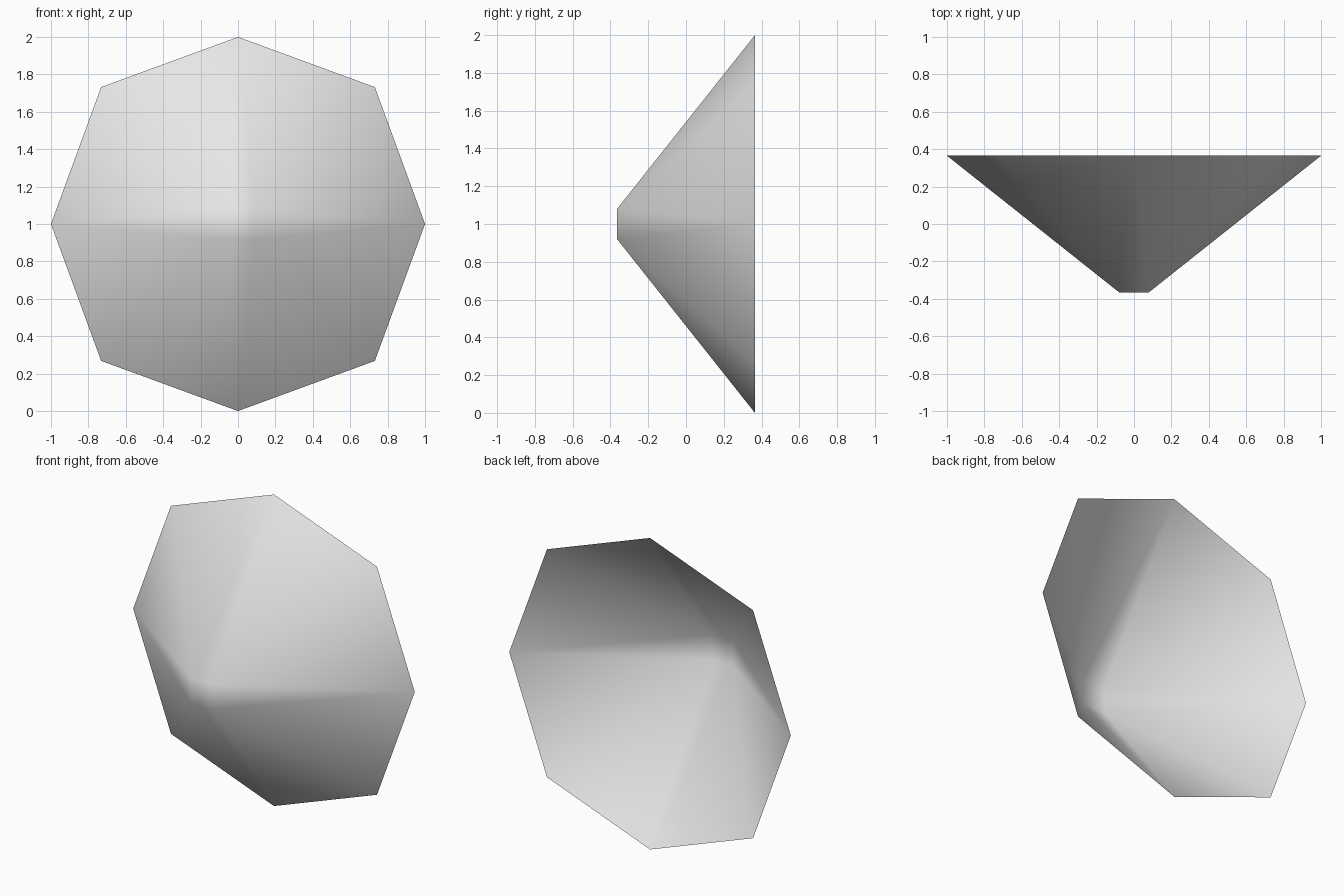
import bpy
import bmesh
from math import cos, sin, pi

cube = bpy.data.objects.get("Cube")
if cube:
    bpy.data.objects.remove(cube)

# One plain grey for the whole shell
grey = bpy.data.materials.new("light grey")
grey.use_nodes = True
grey.diffuse_color = (0.8, 0.8, 0.8, 1)
grey.node_tree.nodes["Principled BSDF"].inputs["Base Color"].default_value = (0.8, 0.8, 0.8, 1)

BACK, FRONT = 0.365, -0.365
bm = bmesh.new()


def ring(count, radius, y, offset):
    return [bm.verts.new((radius * cos(2 * pi * i / count + offset), y,
                          1 + radius * sin(2 * pi * i / count + offset)))
            for i in range(count)]


# Open rim: four ridge points alternating with four corner points
ridge = ring(4, 1.0, BACK, 0)
corner = ring(4, 1.035, BACK, pi / 4)
# Small square tip
tip = ring(4, 0.08 * 2 ** 0.5, FRONT, pi / 4)

# Walls: a narrow triangle along each ridge and two broad ones per quarter
for i in range(4):
    following = (i + 1) % 4
    bm.faces.new((ridge[i], tip[i], tip[i - 1]))
    bm.faces.new((ridge[i], corner[i], tip[i]))
    bm.faces.new((corner[i], ridge[following], tip[i]))
bm.faces.new(tip)

# Outward normals, with the tip facing the front
bmesh.ops.recalc_face_normals(bm, faces=bm.faces[:])
bm.faces.ensure_lookup_table()
if bm.faces[-1].normal.y > 0:
    bmesh.ops.reverse_faces(bm, faces=bm.faces[:])
for face in bm.faces:
    face.smooth = True

mesh = bpy.data.meshes.new("faceted_shell")
bm.to_mesh(mesh)
bm.free()
mesh.materials.append(grey)
shell = bpy.data.objects.new("faceted_shell", mesh)
bpy.context.collection.objects.link(shell)
